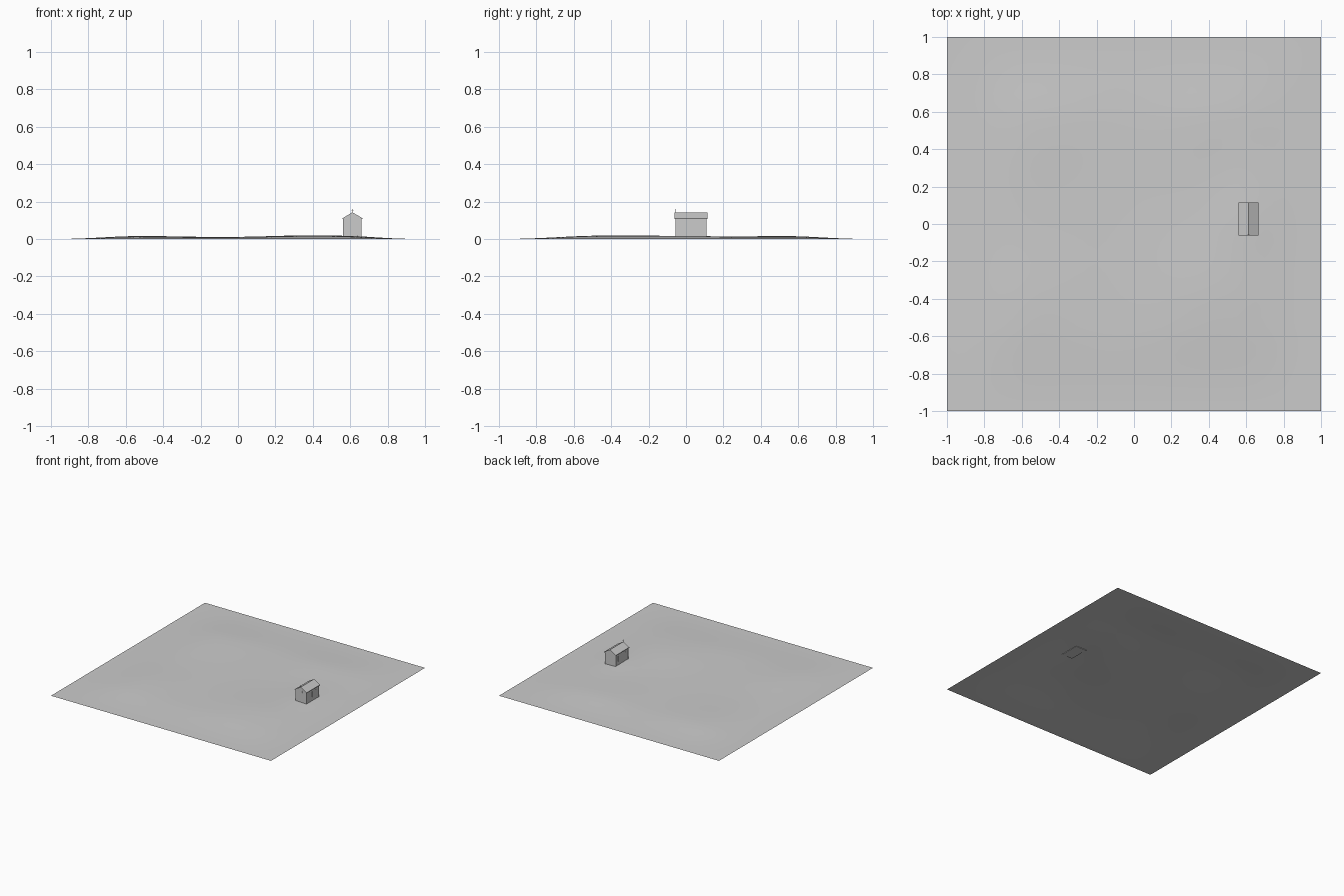
import bpy, bmesh, math
from mathutils import Matrix

if "Cube" in bpy.data.objects:
    bpy.data.objects.remove(bpy.data.objects["Cube"])

grey = bpy.data.materials.new("plain_grey")
grey.diffuse_color = (0.6, 0.6, 0.6, 1)
grey.use_nodes = True
grey.node_tree.nodes["Principled BSDF"].inputs["Base Color"].default_value = grey.diffuse_color

def finish(name, bm, smooth=False):
    me = bpy.data.meshes.new(name)
    bm.to_mesh(me)
    bm.free()
    me.materials.append(grey)
    for p in me.polygons:
        p.use_smooth = smooth
    ob = bpy.data.objects.new(name, me)
    bpy.context.collection.objects.link(ob)
    return ob

def box(name, x0, x1, y0, y1, z0, z1):
    bm = bmesh.new()
    bmesh.ops.create_cube(bm, size=1)
    for v in bm.verts:
        v.co.x = x0 + (v.co.x + 0.5) * (x1 - x0)
        v.co.y = y0 + (v.co.y + 0.5) * (y1 - y0)
        v.co.z = z0 + (v.co.z + 0.5) * (z1 - z0)
    return finish(name, bm)

def prism(name, profile, y0, y1):
    """Extrude an x/z outline along y."""
    bm = bmesh.new()
    f = bm.faces.new([bm.verts.new((x, y0, z)) for x, z in profile])
    r = bmesh.ops.extrude_face_region(bm, geom=[f])
    for v in r["geom"]:
        if isinstance(v, bmesh.types.BMVert):
            v.co.y = y1
    bmesh.ops.recalc_face_normals(bm, faces=bm.faces)
    return finish(name, bm)

# gently rolling ground sheet, falling to zero at the edges
def ground(x, y):
    def fade(t):
        s = min(1, (1 - abs(t)) / 0.45)
        return s * s * (3 - 2 * s)
    h = 0.010
    for bx, by, a, r in ((0.4, -0.35, 0.010, 0.3), (-0.55, -0.4, 0.005, 0.25),
                         (-0.5, 0.5, 0.006, 0.28), (0.35, 0.55, 0.005, 0.25),
                         (0.61, 0.03, 0.006, 0.2)):
        h += a * math.exp(-((x - bx) ** 2 + (y - by) ** 2) / (r * r))
    return h * fade(x) * fade(y)

bm = bmesh.new()
bmesh.ops.create_grid(bm, x_segments=40, y_segments=40, size=1)
for v in bm.verts:
    v.co.z = ground(v.co.x, v.co.y)
finish("ground", bm, True)

# chapel body with gable ends
C, W = 0.612, 0.048
Y0, Y1 = -0.055, 0.109
prism("walls", [(C - W, 0.011), (C + W, 0.011), (C + W, 0.109),
                (C, 0.138), (C - W, 0.109)], Y0, Y1)

# two roof slabs meeting at the ridge
for s, side in ((-1, "left"), (1, "right")):
    e = C + s * 0.054
    prism("roof_" + side, [(C, 0.137), (e, 0.106), (e, 0.111), (C, 0.143)],
          -0.061, 0.115)
    # slim windows and corner strips along the side walls
    wx = C + s * W
    for i in range(3):
        y = Y0 + 0.041 * (i + 1)
        box(f"window_{side}_{i}", wx - 0.001, wx + 0.001,
            y - 0.007, y + 0.007, 0.045, 0.09)
    for y, end in ((Y0, "front"), (Y1, "back")):
        box(f"corner_{side}_{end}", wx - 0.003, wx + 0.001,
            y - 0.001 if y < 0 else y - 0.003,
            y + 0.003 if y < 0 else y + 0.001, 0.012, 0.107)

# round gable window
bm = bmesh.new()
bmesh.ops.create_cone(bm, cap_ends=True, segments=20, radius1=0.013,
                      radius2=0.013, depth=0.003,
                      matrix=Matrix.Translation((C, Y0, 0.105)) @
                      Matrix.Rotation(math.pi / 2, 4, 'X'))
finish("round_window", bm)

# thin finial on the front of the ridge
box("finial_post", C - 0.0015, C + 0.0015, -0.058, -0.056, 0.138, 0.16)
box("finial_bar", C - 0.005, C + 0.005, -0.058, -0.056, 0.151, 0.154)
